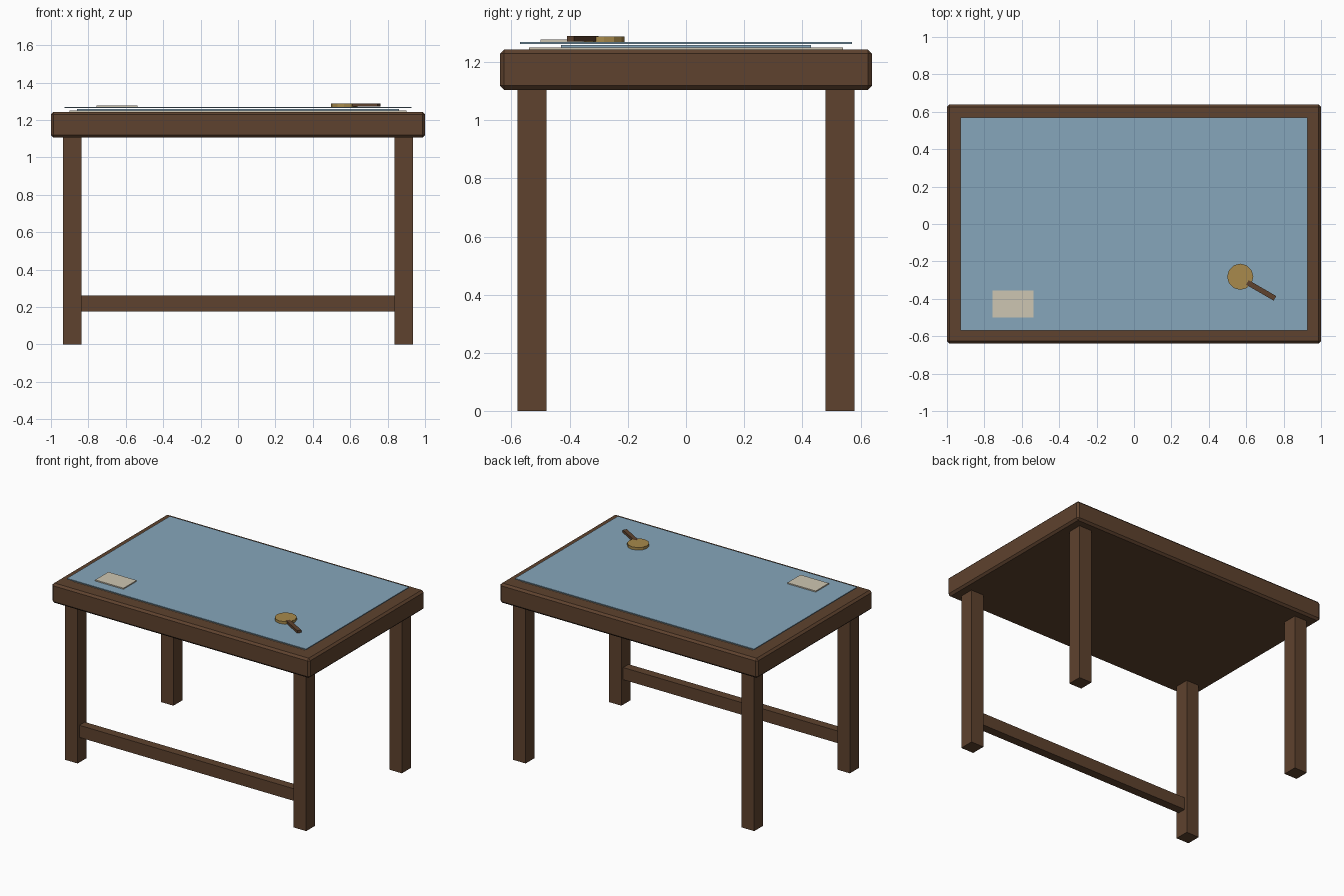
import bpy, math

if "Cube" in bpy.data.objects:
    bpy.data.objects.remove(bpy.data.objects["Cube"])


def material(name, rgb):
    m = bpy.data.materials.new(name)
    lin = [(c / 255 / 12.92) if c < 10 else ((c / 255 + 0.055) / 1.055) ** 2.4 for c in rgb]
    m.diffuse_color = (*lin, 1)
    m.use_nodes = True
    m.node_tree.nodes["Principled BSDF"].inputs["Base Color"].default_value = m.diffuse_color
    return m


WOOD = material("dark wood", (94, 66, 46))
BLUE = material("blue glass", (134, 166, 187))
PAPER = material("cream paper", (206, 198, 178))
BRASS = material("brass", (168, 138, 76))


def box(name, lo, hi, mat, bevel=0, turn=0):
    """Box between two corners, turned about its own centre."""
    centre = [(a + b) / 2 for a, b in zip(lo, hi)]
    bpy.ops.mesh.primitive_cube_add(size=1, location=centre)
    ob = bpy.context.object
    ob.name = name
    ob.scale = [b - a for a, b in zip(lo, hi)]
    bpy.ops.object.transform_apply(location=False, rotation=False, scale=True)
    ob.rotation_euler.z = turn
    ob.data.materials.append(mat)
    if bevel:
        mod = ob.modifiers.new("edge", "BEVEL")
        mod.width = bevel
        mod.segments = 1
    return ob


# Table top, legs and front stretcher
box("table_top", (-1, -0.64, 1.105), (1, 0.64, 1.243), WOOD, bevel=0.014)
for sx in (-1, 1):
    for sy in (-1, 1):
        x, y = sx * 0.886, sy * 0.53
        box("leg", (x - 0.049, y - 0.05, 0), (x + 0.049, y + 0.05, 1.11), WOOD)
box("front_stretcher", (-0.84, -0.56, 0.175), (0.84, -0.50, 0.26), WOOD)

# Sheets lying under the glass
box("lower_sheet", (-0.90, -0.54, 1.243), (0.90, 0.54, 1.251), PAPER)
box("upper_sheet", (-0.86, -0.43, 1.251), (0.86, 0.43, 1.259), BLUE)
box("glass_sheet", (-0.927, -0.57, 1.263), (0.927, 0.57, 1.270), BLUE)

# Note and magnifier on the glass
box("note", (-0.757, -0.50, 1.270), (-0.538, -0.355, 1.278), PAPER)
bpy.ops.mesh.primitive_cylinder_add(vertices=12, radius=0.07, depth=0.018,
                                    location=(0.568, -0.282, 1.279))
bpy.context.object.name = "magnifier_disc"
bpy.context.object.data.materials.append(BRASS)
box("magnifier_handle", (0.595, -0.369, 1.271), (0.765, -0.341, 1.289), WOOD,
    turn=math.radians(-30))
